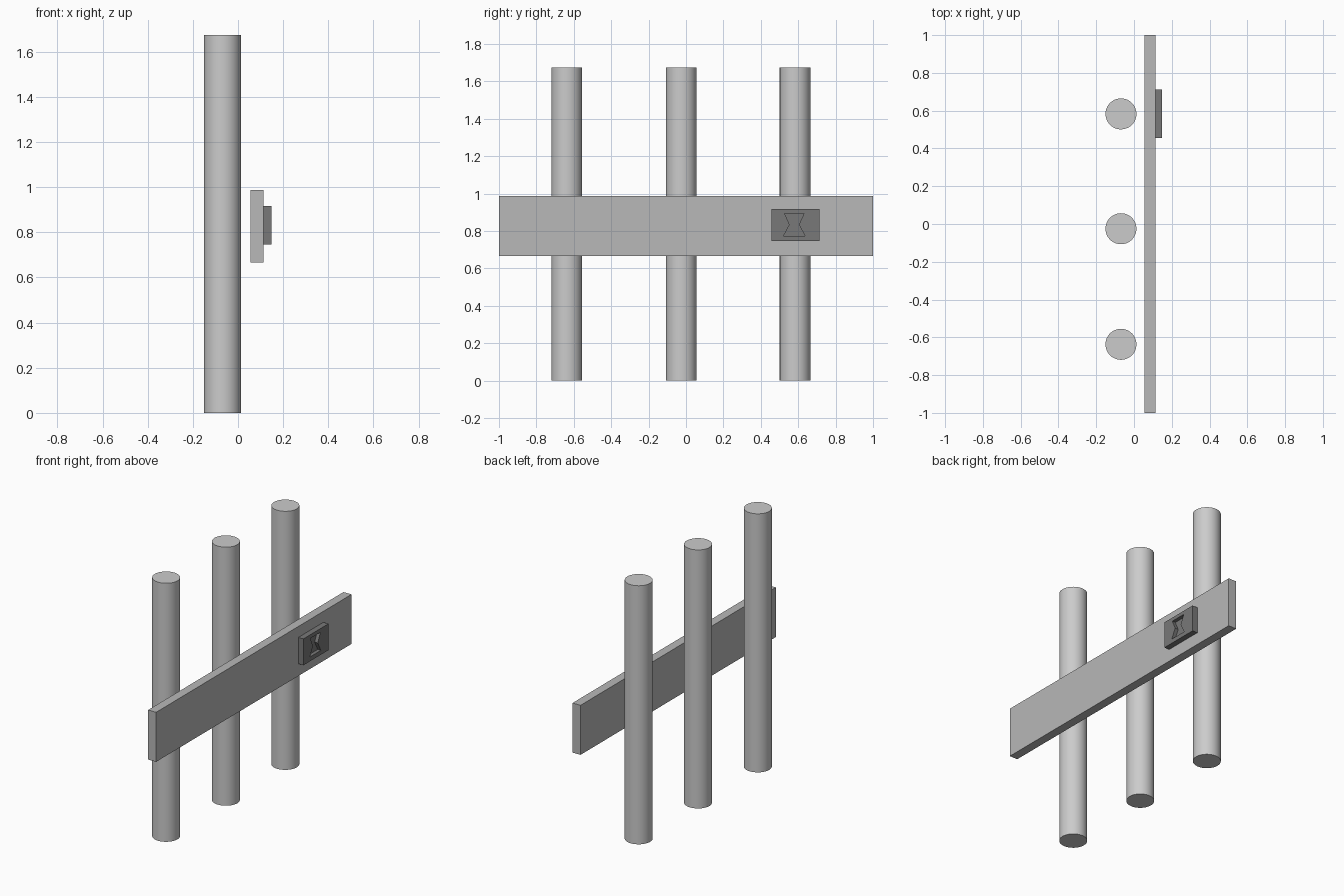
import bpy, bmesh

if "Cube" in bpy.data.objects:
    bpy.data.objects.remove(bpy.data.objects["Cube"])


def grey(name, value):
    mat = bpy.data.materials.new(name)
    mat.diffuse_color = (value, value, value, 1)
    mat.use_nodes = True
    mat.node_tree.nodes["Principled BSDF"].inputs["Base Color"].default_value = mat.diffuse_color
    return mat


def prism(name, outline, x0, x1):
    """Extrude a (y, z) outline along x."""
    bm = bmesh.new()
    face = bm.faces.new([bm.verts.new((x0, y, z)) for y, z in outline])
    ext = bmesh.ops.extrude_face_region(bm, geom=[face])
    moved = [g for g in ext["geom"] if isinstance(g, bmesh.types.BMVert)]
    bmesh.ops.translate(bm, verts=moved, vec=(x1 - x0, 0, 0))
    bmesh.ops.recalc_face_normals(bm, faces=bm.faces)
    mesh = bpy.data.meshes.new(name)
    bm.to_mesh(mesh)
    bm.free()
    obj = bpy.data.objects.new(name, mesh)
    bpy.context.collection.objects.link(obj)
    return obj


def rect(y0, y1, z0, z1):
    return [(y0, z0), (y1, z0), (y1, z1), (y0, z1)]


# Three upright round posts
HEIGHT = 1.675
for i, y in enumerate((-0.637, -0.025, 0.583)):
    bpy.ops.mesh.primitive_cylinder_add(vertices=48, radius=0.082, depth=HEIGHT,
                                        location=(-0.069, y, HEIGHT / 2))
    post = bpy.context.object
    post.name = f"post_{i + 1}"
    bpy.ops.object.shade_smooth_by_angle()

# Long horizontal rail
rail = prism("rail", rect(-1, 1, 0.667, 0.988), 0.056, 0.113)
rail.data.materials.append(grey("rail_grey", 0.48))

# Small plate on the rail
dark = grey("plate_grey", 0.19)
plate = prism("plate", rect(0.456, 0.713, 0.746, 0.917), 0.113, 0.149)
plate.data.materials.append(dark)

# Hourglass pocket sunk into the plate
hourglass = [(0.522, 0.774), (0.636, 0.774), (0.604, 0.834), (0.631, 0.893),
             (0.527, 0.893), (0.554, 0.834)]
cutter = prism("pocket_cutter", hourglass, 0.126, 0.17)
cutter.data.materials.append(dark)
cutter.hide_render = True
cutter.hide_set(True)
cut = plate.modifiers.new("pocket", 'BOOLEAN')
cut.operation = 'DIFFERENCE'
cut.solver = 'EXACT'
cut.object = cutter
